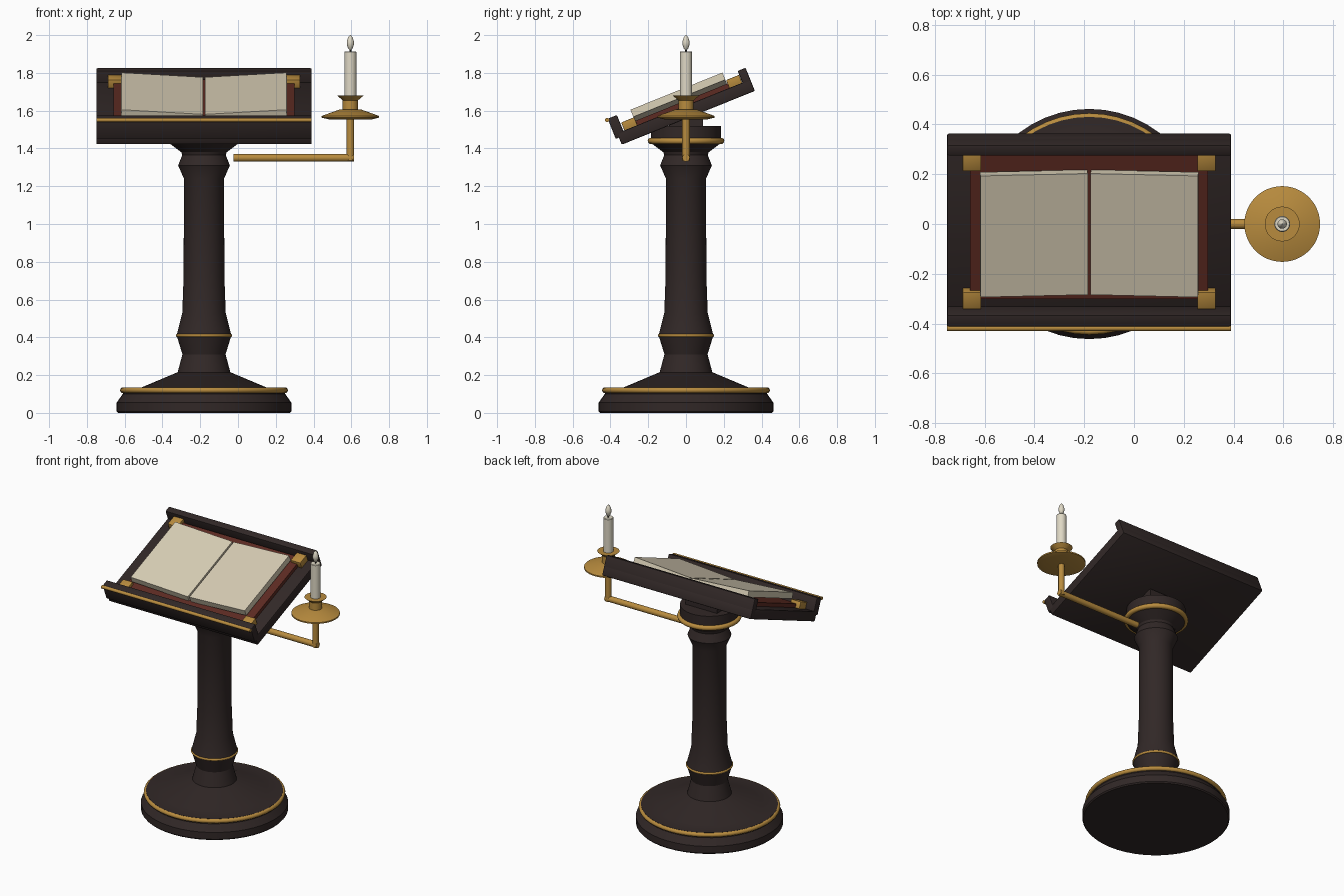
import bpy, bmesh, math
from mathutils import Matrix, Vector

old = bpy.data.objects.get("Cube")
if old:
    bpy.data.objects.remove(old, do_unlink=True)


def material(name, rgb):
    m = bpy.data.materials.new(name)
    m.use_nodes = True
    m.diffuse_color = (*rgb, 1)
    bsdf = next(n for n in m.node_tree.nodes if n.type == 'BSDF_PRINCIPLED')
    bsdf.inputs["Base Color"].default_value = (*rgb, 1)
    bsdf.inputs["Roughness"].default_value = 0.6
    return m


WOOD = material("dark wood", (0.031, 0.021, 0.020))
BRASS = material("brass", (0.48, 0.26, 0.048))
LEATHER = material("red leather", (0.11, 0.024, 0.016))
PAPER = material("paper", (0.68, 0.61, 0.46))
WAX = material("candle wax", (0.74, 0.69, 0.56))
WICK = material("wick", (0.02, 0.018, 0.016))

POST_X, CANDLE_X = -0.18, 0.595
# The desk's own frame: x across, y up the slope, z out of the slope
DESK = Matrix.Translation((POST_X, -0.34, 1.42)) @ Matrix.Rotation(math.radians(22), 4, 'X')


def finish(name, bm, mat, matrix=Matrix()):
    bmesh.ops.transform(bm, matrix=matrix, verts=bm.verts)
    bmesh.ops.recalc_face_normals(bm, faces=bm.faces)
    mesh = bpy.data.meshes.new(name)
    bm.to_mesh(mesh)
    bm.free()
    mesh.materials.append(mat)
    ob = bpy.data.objects.new(name, mesh)
    bpy.context.collection.objects.link(ob)
    bpy.ops.object.select_all(action='DESELECT')
    ob.select_set(True)
    bpy.context.view_layer.objects.active = ob
    bpy.ops.object.shade_smooth_by_angle(angle=math.radians(30))
    return ob


def box(name, lo, hi, mat, matrix=Matrix(), bevel=0.0):
    lo, hi = Vector(lo), Vector(hi)
    bm = bmesh.new()
    bmesh.ops.create_cube(bm, size=1)
    place = Matrix.Translation((lo + hi) / 2) @ Matrix.Diagonal((*(hi - lo), 1))
    bmesh.ops.transform(bm, matrix=place, verts=bm.verts)
    if bevel:
        bmesh.ops.bevel(bm, geom=bm.edges[:], offset=bevel, segments=2,
                        profile=0.5, affect='EDGES')
    return finish(name, bm, mat, matrix)


def lathe(name, profile, x, mat, sides=48):
    """Spin (radius, height) points round an upright axis; close the ends."""
    bm = bmesh.new()
    rings = []
    for r, z in profile:
        rings.append([bm.verts.new((r * math.cos(a), r * math.sin(a), z))
                      for a in (math.tau * i / sides for i in range(sides))])
    for a, b in zip(rings, rings[1:]):
        for i in range(sides):
            j = (i + 1) % sides
            bm.faces.new((a[i], a[j], b[j], b[i]))
    bm.faces.new(rings[0][::-1])
    bm.faces.new(rings[-1])
    return finish(name, bm, mat, Matrix.Translation((x, 0, 0)))


def ring(name, radius, thick, z):
    bpy.ops.mesh.primitive_torus_add(major_radius=radius, minor_radius=thick, major_segments=48,
                                     minor_segments=10, location=(POST_X, 0, z))
    ob = bpy.context.object
    ob.name = name
    ob.data.materials.append(BRASS)
    bpy.ops.object.shade_smooth_by_angle(angle=math.radians(60))


def rod(name, start, end, radius, matrix=Matrix()):
    start, end = Vector(start), Vector(end)
    bm = bmesh.new()
    bmesh.ops.create_cone(bm, cap_ends=True, segments=16, radius1=radius, radius2=radius,
                          depth=(end - start).length)
    turn = (end - start).to_track_quat('Z', 'Y').to_matrix().to_4x4()
    return finish(name, bm, BRASS, matrix @ Matrix.Translation((start + end) / 2) @ turn)


# Round foot and turned post
lathe("foot", [(0.455, 0), (0.462, 0.008), (0.462, 0.055), (0.455, 0.065), (0.43, 0.1),
               (0.43, 0.135), (0.33, 0.135), (0.14, 0.215)], POST_X, WOOD)
lathe("post", [(0.14, 0.213), (0.114, 0.31), (0.145, 0.41), (0.115, 0.53), (0.108, 0.72),
               (0.106, 1.24), (0.137, 1.31), (0.115, 1.365), (0.12, 1.38), (0.18, 1.425),
               (0.18, 1.46)], POST_X, WOOD)
lathe("post_head", [(0.185, 1.45), (0.185, 1.52)], POST_X, WOOD)
box("desk_bracket", (POST_X - 0.12, -0.09, 1.5), (POST_X + 0.12, 0.09, 1.585), WOOD)
ring("foot_ring", 0.43, 0.015, 0.12)
ring("post_ring", 0.141, 0.008, 0.41)
ring("head_ring", 0.186, 0.017, 1.44)

# Sloping desk with a ledge at each end
HALF = 0.57
box("desk_board", (-HALF, 0, 0), (HALF, 0.76, 0.065), WOOD, DESK, 0.006)
box("lower_ledge", (-HALF, -0.018, 0.04), (HALF, 0.035, 0.155), WOOD, DESK, 0.006)
box("upper_ledge", (-HALF, 0.715, 0.01), (HALF, 0.76, 0.132), WOOD, DESK, 0.006)
rod("ledge_trim", (-HALF, -0.024, 0.15), (HALF, -0.024, 0.15), 0.011, DESK)

# Open book: cover, corner pieces and two page blocks rising outward
box("book_cover", (-0.478, 0.078, 0.06), (0.478, 0.7, 0.09), LEATHER, DESK)
for side, label in ((-1, "right"), (1, "left")):
    for y, end in ((0.078, "lower"), (0.677, "upper")):
        x = side * 0.471
        box(f"{label}_{end}_corner", (x - 0.037, y - 0.037, 0.062), (x + 0.037, y + 0.037, 0.11),
            BRASS, DESK, 0.003)
    tilt = Matrix.Translation((side * 0.008, 0, 0.087)) @ Matrix.Rotation(-side * math.radians(3.5), 4, 'Y')
    inner, outer = sorted((0, side * 0.432))
    box(f"{label}_pages", (inner, 0.112, 0), (outer, 0.637, 0.041), PAPER, DESK @ tilt)

# Candle arm with drip dish, cup and candle
rod("arm", (-0.025, 0, 1.35), (CANDLE_X + 0.018, 0, 1.35), 0.02)
rod("arm_upright", (CANDLE_X, 0, 1.335), (CANDLE_X, 0, 1.57), 0.02)
lathe("drip_dish", [(0.11, 1.553), (0.152, 1.563), (0.152, 1.572), (0.06, 1.605)],
      CANDLE_X, BRASS)
lathe("candle_cup", [(0.041, 1.59), (0.041, 1.655), (0.07, 1.68), (0.032, 1.68)],
      CANDLE_X, BRASS, 32)
lathe("candle", [(0.032, 1.66), (0.032, 1.91), (0.029, 1.914)], CANDLE_X, WAX, 24)
lathe("wick", [(0.005, 1.905), (0.005, 1.935)], CANDLE_X, WICK, 8)
lathe("flame", [(0.004, 1.921), (0.012, 1.93), (0.019, 1.95), (0.019, 1.965),
                (0.012, 1.988), (0.002, 2.0)], CANDLE_X, WAX, 16)
